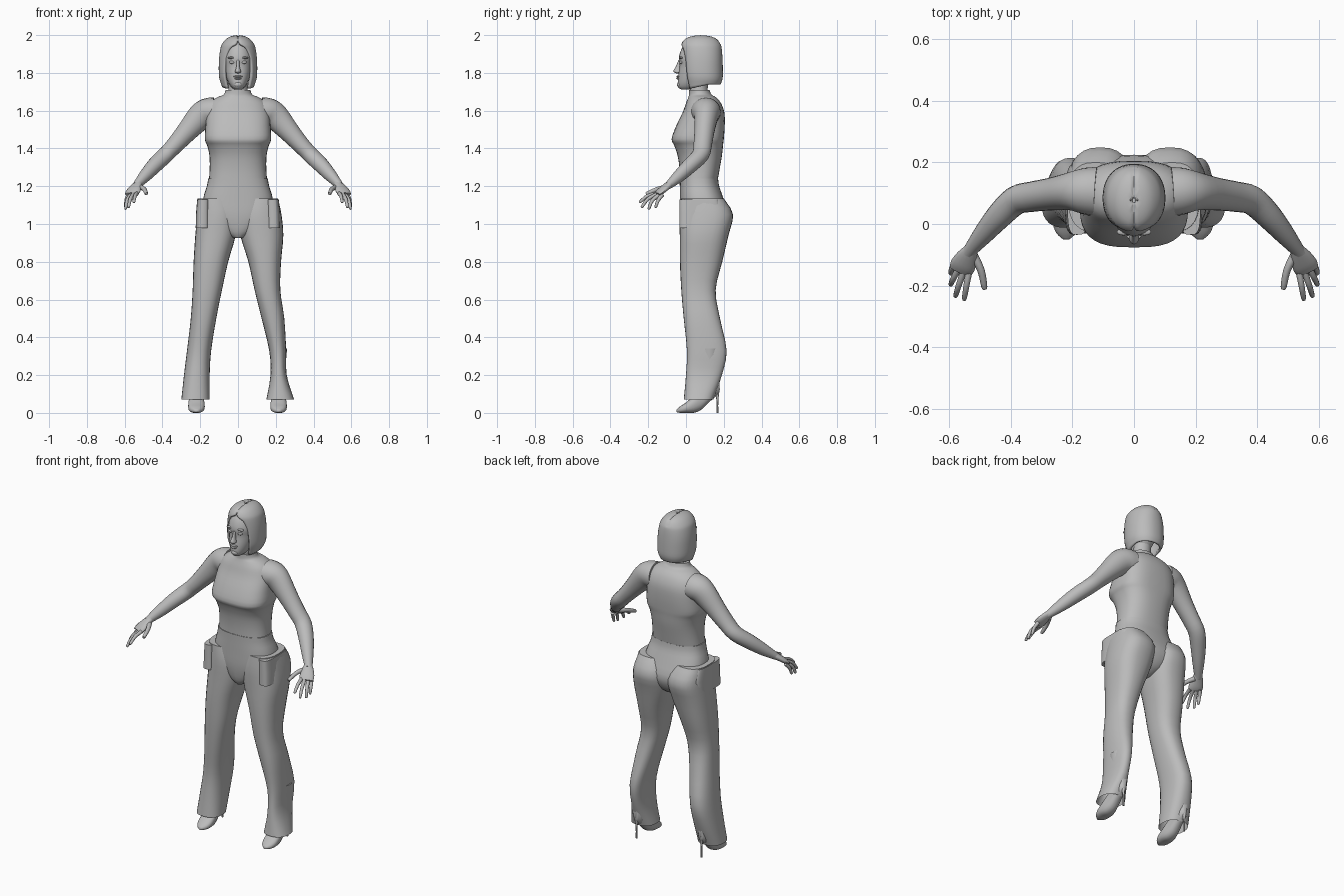
import bpy, bmesh, math
from mathutils import Vector

grey = bpy.data.materials.new("plain grey")
grey.diffuse_color = (0.5, 0.5, 0.5, 1)


def finish(bm, name, angle=50):
    bmesh.ops.remove_doubles(bm, verts=bm.verts, dist=0.0004)
    bmesh.ops.recalc_face_normals(bm, faces=bm.faces)
    me = bpy.data.meshes.new(name)
    bm.to_mesh(me)
    bm.free()
    ob = bpy.data.objects.new(name, me)
    bpy.context.collection.objects.link(ob)
    me.materials.append(grey)
    bpy.context.view_layer.objects.active = ob
    ob.select_set(True)
    bpy.ops.object.shade_smooth_by_angle(angle=math.radians(angle))
    ob.select_set(False)
    return ob


def refine(rows, sub):
    """Catmull-Rom interpolation of rows of numbers."""
    out = []
    for i in range(len(rows) - 1):
        p0, p1, p2 = rows[max(i - 1, 0)], rows[i], rows[i + 1]
        p3 = rows[min(i + 2, len(rows) - 1)]
        for k in range(sub):
            t = k / sub
            out.append([0.5 * (2 * b + (c - a) * t + (2 * a - 5 * b + 4 * c - d) * t * t
                        + (3 * b - a - 3 * c + d) * t ** 3)
                        for a, b, c, d in zip(p0, p1, p2, p3)])
    return out + [list(rows[-1])]


def skin(bm, rings, caps):
    vs = [[bm.verts.new(p) for p in r] for r in rings]
    for a, b in zip(vs, vs[1:]):
        for i in range(len(a) - 1):
            bm.faces.new((a[i], a[i + 1], b[i + 1], b[i]))
    for k in caps:
        bm.faces.new(vs[k][:-1])


def curve(v, p):
    return math.copysign(abs(v) ** (2 / p), v)


def loft(name, rows, axis="z", caps=(0, -1), seg=28, sub=3, tweak=None, angle=50):
    """Rows: level, x0, x1, front, back, squareness, opening angle."""
    rings = []
    for lv, x0, x1, f, b, p, gap in refine([tuple(r) + (0,) * (7 - len(r)) for r in rows], sub):
        gap = max(gap, 0)
        ring = []
        for i in range(seg + 1):
            t = gap + (2 * math.pi - 2 * gap) * i / seg
            u = (x0 + x1) / 2 + (x1 - x0) / 2 * curve(math.sin(t), p)
            v = (f + b) / 2 - (b - f) / 2 * curve(math.cos(t), p)
            co = Vector((u, v, lv) if axis == "z" else (u, lv, v))
            ring.append(tweak(co) if tweak else co)
        rings.append(ring)
    bm = bmesh.new()
    skin(bm, rings, caps)
    return finish(bm, name, angle)


def tube(name, rows, seg=16, sub=3):
    """Rows: x, y, z, horizontal radius, other radius."""
    pts = refine(rows, sub)
    rings = []
    for i, r in enumerate(pts):
        d = (Vector(pts[min(i + 1, len(pts) - 1)][:3]) - Vector(pts[max(i - 1, 0)][:3])).normalized()
        side = d.cross(Vector((0, 0, 1))).normalized()
        up = side.cross(d)
        rings.append([Vector(r[:3]) + side * r[3] * math.cos(2 * math.pi * k / seg)
                      + up * r[4] * math.sin(2 * math.pi * k / seg) for k in range(seg + 1)])
    bm = bmesh.new()
    skin(bm, rings, (0, -1))
    return finish(bm, name)


def blob(name, loc, size):
    bm = bmesh.new()
    bmesh.ops.create_uvsphere(bm, u_segments=16, v_segments=10, radius=1)
    for v in bm.verts:
        v.co = Vector([c * s + o for c, s, o in zip(v.co, size, loc)])
    return finish(bm, name)


def sym(rows):
    return [(r[0], -r[1], r[1]) + tuple(r[2:]) for r in rows]


# Head and neck
loft("head", sym([(1.712, .018, -.025, .03, 2), (1.725, .035, -.042, .08, 2), (1.75, .051, -.043, .11, 2.2),
                  (1.79, .065, -.040, .14, 2.2), (1.84, .074, -.034, .16, 2.2), (1.88, .077, -.038, .165, 2.2),
                  (1.93, .070, -.022, .16, 2), (1.97, .045, .01, .13, 2)]))
loft("neck", sym([(1.66, .062, .015, .13, 2), (1.71, .05, .02, .115, 2), (1.78, .05, .02, .12, 2)]))
loft("nose", sym([(1.798, .006, -.052, -.03, 2), (1.803, .017, -.062, -.02, 2), (1.812, .015, -.066, -.02, 2),
                  (1.835, .009, -.053, -.02, 2), (1.868, .008, -.040, -.02, 2)]), seg=14)
blob("upper_lip", (0, -.041, 1.781), (.024, .010, .005))
blob("lower_lip", (0, -.041, 1.771), (.020, .011, .006))
blob("chin", (0, -.034, 1.738), (.022, .014, .014))
for s in (-1, 1):
    blob("eye", (s * .032, -.026, 1.856), (.015, .009, .008))
    blob("brow", (s * .034, -.026, 1.880), (.022, .011, .006))


# Bobbed hair with an open front and a centre parting
def parting(co):
    if abs(co.x) < .004 and co.z > 1.95:
        co.z -= .006
    if co.z < 1.76:
        co.z -= .03 * max(0, min(1, (.12 - co.y) / .12)) * (1.76 - co.z) / .025
    return co


hair = loft("hair", sym([(1.738, .086, .0, .183, 2.2, .7), (1.77, .099, -.018, .194, 2.2, .75),
                         (1.82, .102, -.025, .195, 2.2, .75), (1.88, .100, -.026, .193, 2.2, .68),
                         (1.93, .093, -.027, .189, 2.1, .48), (1.955, .084, -.024, .182, 2, .12),
                         (1.98, .062, -.005, .162, 2, 0), (1.994, .036, .03, .128, 2, 0),
                         (2.0, .004, .07, .085, 2, 0)]), caps=(), seg=40, tweak=parting)
thick = hair.modifiers.new("thickness", 'SOLIDIFY')
thick.thickness = .014
thick.offset = -1

# Sleeveless top with a raised collar
loft("sleeveless_top", sym([(1.22, .155, -.031, .166, 2.4), (1.29, .150, -.034, .178, 2.4),
                            (1.36, .151, -.044, .19, 2.5), (1.415, .163, -.062, .196, 2.7),
                            (1.45, .176, -.076, .2, 2.9), (1.52, .172, -.052, .205, 2.8),
                            (1.59, .168, -.018, .203, 2.5), (1.64, .15, .0, .185, 2.3),
                            (1.67, .112, .012, .16, 2.1), (1.685, .076, .016, .135, 2),
                            (1.71, .066, .017, .125, 2)]), seg=36)

# Trousers: yoke, legs, waistband edge
loft("trouser_yoke", sym([(.925, .03, .0, .13, 2), (.96, .10, -.018, .19, 2.2), (1.04, .185, -.03, .225, 2.5),
                          (1.13, .185, -.032, .2, 2.5), (1.2, .165, -.033, .176, 2.4),
                          (1.24, .158, -.034, .17, 2.4)]), seg=36)
left = [(.07, .150, .300, -.012, .145, 2.4), (.2, .150, .286, .0, .19, 2.4), (.33, .142, .270, .005, .215, 2.4),
        (.5, .115, .250, -.012, .18, 2.4), (.65, .085, .240, -.025, .157, 2.4), (.8, .052, .235, -.032, .192, 2.4),
        (.94, .012, .226, -.033, .225, 2.5), (1.05, .003, .216, -.034, .249, 2.5), (1.135, .035, .214, -.026, .20, 2.6)]
right = [(.07, .150, .297, -.012, .145, 2.4), (.2, .172, .258, .0, .19, 2.4), (.33, .165, .255, .005, .215, 2.4),
         (.5, .125, .245, -.012, .18, 2.4), (.65, .088, .224, -.025, .157, 2.4), (.8, .055, .228, -.032, .192, 2.4),
         (.94, .012, .240, -.033, .225, 2.5), (1.05, .003, .230, -.034, .249, 2.5), (1.135, .035, .212, -.026, .20, 2.6)]
for s, rows, foot in ((-1, left, -.22), (1, right, .215)):
    loft("trouser_leg", [(r[0],) + tuple(sorted((s * r[1], s * r[2]))) + r[3:] for r in rows], caps=(-1,))
    # Loose hip pocket edge
    loft("pocket_flap", [(z, min(s * .15, s * o), max(s * .15, s * o), -.035, b, 3.5)
                         for z, o, b in ((.98, .224, .16), (1.06, .222, .195), (1.13, .216, .17))], sub=1)
    # High-heeled shoe, ankle and thin heel
    loft("shoe", [(y, foot - w, foot + w, a, b, 2.4) for y, w, a, b in
                  ((-.05, .010, .004, .018), (-.03, .032, 0, .035), (.0, .043, 0, .055), (.04, .043, 0, .09),
                   (.08, .036, .016, .13), (.12, .032, .055, .165), (.155, .029, .085, .19),
                   (.178, .012, .11, .18))], axis="y", seg=20)
    loft("ankle", [(z, foot - w, foot + w, a, b, 2) for z, w, a, b in
                   ((.1, .03, .07, .16), (.2, .033, .085, .16), (.34, .045, .07, .18))], seg=16)
    loft("heel_spike", [(z, foot - w, foot + w, .166 - w, .166 + w, 2) for z, w in
                        ((0, .005), (.06, .005), (.1, .009), (.13, .014))], seg=10)
    # Arm from shoulder to wrist
    tube("arm", [(s * x, y, z, a, b) for x, y, z, a, b in
                 ((.125, .105, 1.595, .08, .075), (.165, .107, 1.59, .075, .075), (.205, .106, 1.562, .062, .07),
                  (.27, .097, 1.49, .053, .056), (.335, .088, 1.417, .049, .046), (.385, .076, 1.365, .047, .043),
                  (.44, .024, 1.312, .042, .041), (.49, -.034, 1.257, .033, .034),
                  (.53, -.083, 1.213, .023, .023), (.538, -.096, 1.203, .024, .02))], seg=20)
    # Hand
    tube("palm", [(s * x, y, z, a, b) for x, y, z, a, b in
                  ((.527, -.08, 1.216, .022, .02), (.542, -.107, 1.195, .034, .018),
                   (.556, -.135, 1.172, .041, .016), (.564, -.153, 1.157, .037, .011))])
    fingers = {"thumb": ((.522, -.10, 1.197), (.497, -.15, 1.185), (.486, -.205, 1.162)),
               "index_finger": ((.536, -.155, 1.162), (.545, -.205, 1.148), (.551, -.242, 1.118)),
               "middle_finger": ((.552, -.15, 1.160), (.570, -.202, 1.132), (.579, -.232, 1.092)),
               "ring_finger": ((.568, -.14, 1.155), (.587, -.178, 1.125), (.595, -.196, 1.083)),
               "little_finger": ((.58, -.125, 1.155), (.592, -.147, 1.126), (.595, -.160, 1.092))}
    for name, (a, b, c) in fingers.items():
        r = .012 if name == "thumb" else .0095
        tip = Vector(c) + (Vector(c) - Vector(b)).normalized() * .007
        tube(name, [(s * p[0], p[1], p[2], k * r, k * r) for p, k in
                    ((a, 1.15), (b, 1), (c, .8), (tip, .25))], seg=10)
